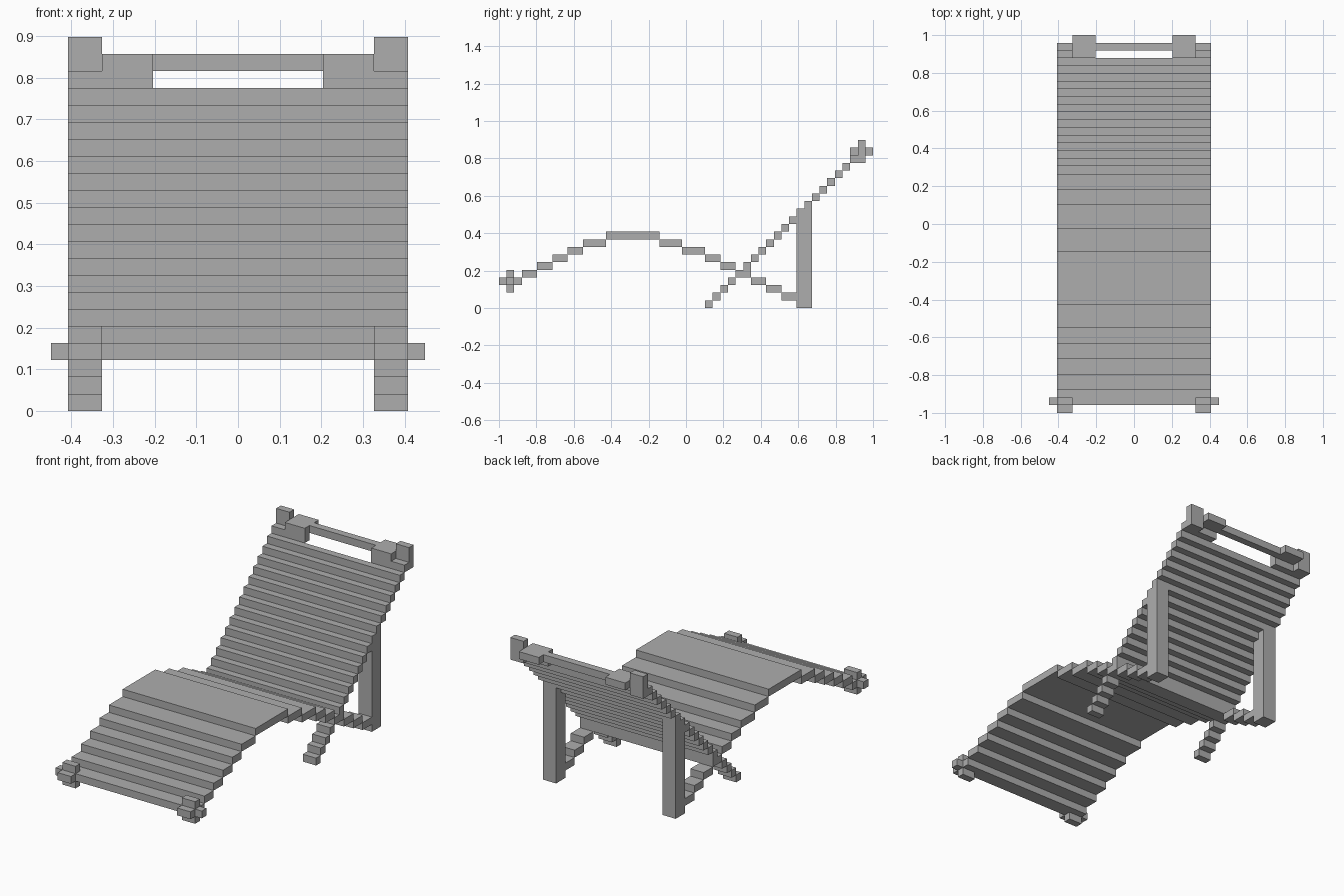
import bpy
import bmesh

cube = bpy.data.objects.get("Cube")
if cube:
    bpy.data.objects.remove(cube, do_unlink=True)

U = 2 / 49  # side of one grid cell

grey = bpy.data.materials.new("plain grey")
grey.use_nodes = True
colour = (0.42, 0.42, 0.42, 1)
grey.diffuse_color = colour
grey.node_tree.nodes["Principled BSDF"].inputs["Base Color"].default_value = colour


def build(name, boxes):
    """One object from boxes given as (x range, y range, z range) in cells."""
    bm = bmesh.new()
    for box in boxes:
        verts = bmesh.ops.create_cube(bm, size=1)["verts"]
        for v in verts:
            x, y, z = (a + (b - a) * (c + 0.5) for (a, b), c in zip(box, v.co))
            v.co = (x * U, y * U - 1, z * U)
    mesh = bpy.data.meshes.new(name)
    bm.to_mesh(mesh)
    bm.free()
    mesh.materials.append(grey)
    obj = bpy.data.objects.new(name, mesh)
    bpy.context.collection.objects.link(obj)
    return obj


def build_pair(name, boxes):
    """The left part on +x and its mirror image on -x."""
    build("left_" + name, boxes)
    build("right_" + name, [((-x[1], -x[0]), y, z) for x, y, z in boxes])


FULL = (-10, 10)
SIDE = (8, 10)

# Curved seat: slats step up to the knee and down to the hinge,
# then go on as two narrow rails
edges = [1, 3, 5, 7, 9, 11, 14, 21, 24, 27, 29, 31, 33, 35, 37, 39]
levels = [3, 4, 5, 6, 7, 8, 9, 8, 7, 6, 5, 4, 3, 2, 1]
steps = [((a, b), (k, k + 1)) for a, b, k in zip(edges, edges[1:], levels)]
build("seat_slats", [(FULL, y, z) for y, z in steps[:12]])
build_pair("seat_rail", [(SIDE, y, z) for y, z in steps[12:]])

# Sloping backrest with its lower rails
slope = [((27 + k, 28 + k), (k, k + 1)) for k in range(19)]
build("backrest_slats", [(FULL, y, z) for y, z in slope[4:]])
build_pair("backrest_rail", [(SIDE, y, z) for y, z in slope[:4]])

# Rear legs
build_pair("rear_leg", [(SIDE, (39, 41), (0, 13))])

# Foot knobs
build_pair("foot_knob", [
    (SIDE, (0, 3), (3, 4)),
    (SIDE, (1, 2), (2, 5)),
    ((8, 11), (1, 2), (3, 4)),
])

# Head end: bar, hand blocks and corner posts
build("head_bar", [((-5, 5), (47, 48), (20, 21))])
build_pair("head_block", [
    ((5, 10), (46, 47), (19, 20)),
    ((5, 8), (46, 49), (20, 21)),
])
build_pair("head_post", [(SIDE, (47, 48), (19, 22))])
